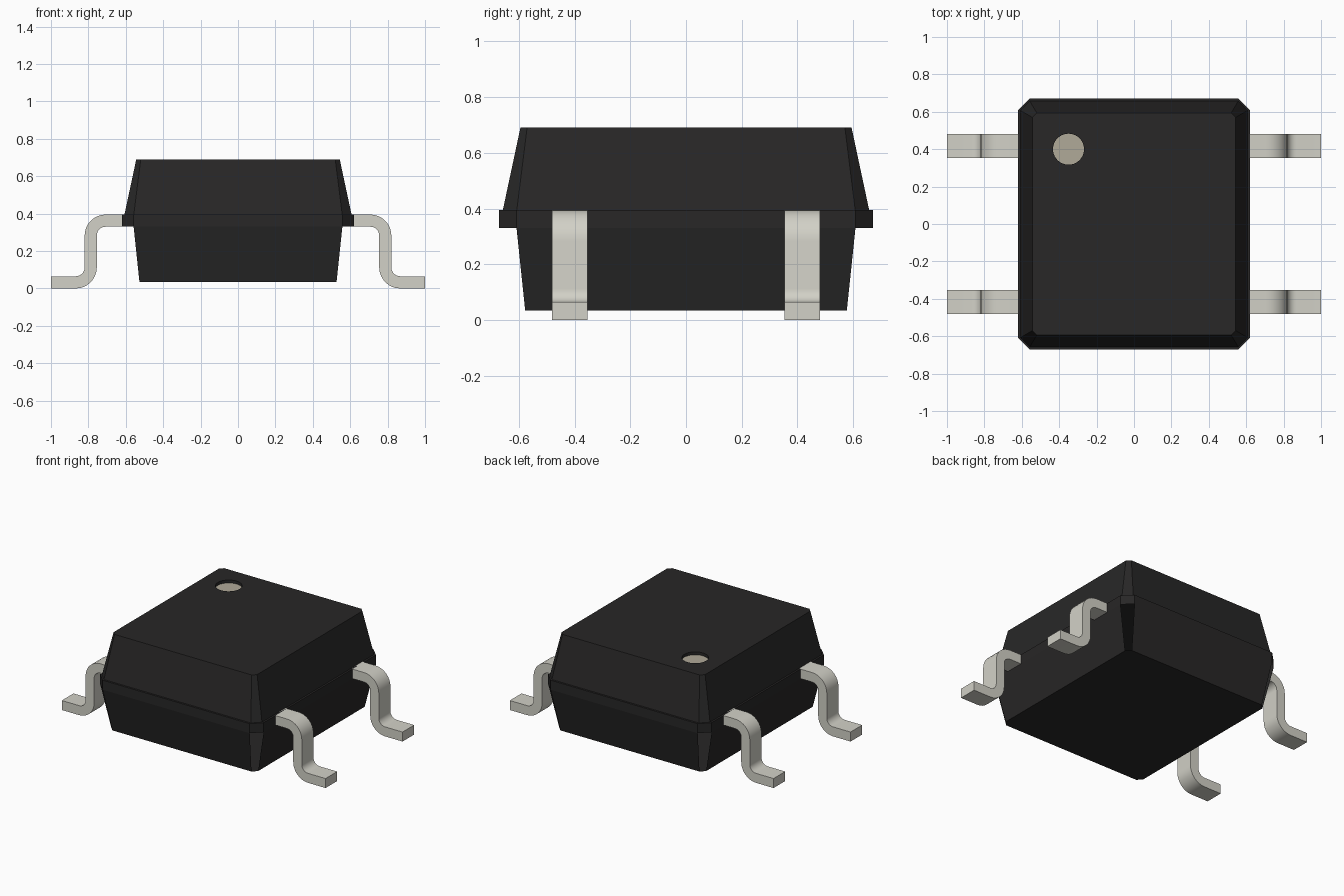
import bpy, bmesh, math

cube = bpy.data.objects.get("Cube")
if cube:
    bpy.data.objects.remove(cube, do_unlink=True)


def material(name, color):
    mat = bpy.data.materials.new(name)
    mat.use_nodes = True
    mat.diffuse_color = (*color, 1)
    bsdf = next(n for n in mat.node_tree.nodes if n.type == 'BSDF_PRINCIPLED')
    bsdf.inputs["Base Color"].default_value = (*color, 1)
    bsdf.inputs["Roughness"].default_value = 0.6
    return mat


def finish(bm, name, mat):
    mesh = bpy.data.meshes.new(name)
    bm.to_mesh(mesh)
    bm.free()
    mesh.materials.append(mat)
    obj = bpy.data.objects.new(name, mesh)
    bpy.context.collection.objects.link(obj)
    return obj


black = material("black plastic", (0.021, 0.02, 0.02))
metal = material("grey metal", (0.645, 0.637, 0.572))
beige = material("beige mark", (0.435, 0.398, 0.316))

MARK_X, MARK_Y, MARK_R, MARK_DEPTH = -0.35, 0.4, 0.083, 0.02
TOP = 0.69


def chamfered_ring(bm, x, y, c, z):
    quarter = [(x, y - c), (x - c, y)]
    pts = [(x, c - y)] + quarter + [(c - x, y), (-x, y - c), (-x, c - y), (c - x, -y), (x - c, -y)]
    return [bm.verts.new((px, py, z)) for px, py in pts]


def circle_ring(bm, z, n=40):
    return [bm.verts.new((MARK_X + MARK_R * math.cos(math.tau * i / n),
                          MARK_Y + MARK_R * math.sin(math.tau * i / n), z)) for i in range(n)]


def join_rings(bm, low, high, skip_corners=False):
    n = len(low)
    for i in range(n):
        if skip_corners and i % 2:
            continue
        j = (i + 1) % n
        bm.faces.new((low[i], low[j], high[j], high[i]))


# Body: tapered lower half with open corners, straight band, small ledge, tapered upper half
bm = bmesh.new()
sections = [(0.557, 0.607, 0.03, 0.035), (0.62, 0.67, 0.062, 0.33), (0.62, 0.67, 0.062, 0.395),
            (0.607, 0.657, 0.05, 0.395), (0.544, 0.594, 0.024, TOP)]
rings = [chamfered_ring(bm, *s) for s in sections]
for k in range(len(rings) - 1):
    join_rings(bm, rings[k], rings[k + 1], skip_corners=(k == 0))
bm.faces.new(rings[0][::-1])

# Round recess in the top face
rim = circle_ring(bm, TOP)
floor = circle_ring(bm, TOP - MARK_DEPTH)
join_rings(bm, rim, floor)
loops = [rings[-1], rim]
edges = []
for loop in loops:
    for a, b in zip(loop, loop[1:] + loop[:1]):
        edges.append(bm.edges.get((a, b)) or bm.edges.new((a, b)))
bmesh.ops.triangle_fill(bm, use_beauty=True, use_dissolve=False, edges=edges, normal=(0, 0, 1))
bm.normal_update()
for f in bm.faces:
    if all(abs(v.co.z - TOP) < 1e-5 for v in f.verts) and f.normal.z < 0:
        f.normal_flip()
finish(bm, "body", black)

# Marker disc on the recess floor
bm = bmesh.new()
bm.faces.new(circle_ring(bm, TOP - MARK_DEPTH))
finish(bm, "corner_mark", beige)

# Gull-wing leads: an offset centre line extruded across the lead width
THICK, BEND, LEG_X, SHOULDER_Z = 0.065, 0.08, 0.7875, 0.3625
FOOT_Z, STEPS = THICK / 2, 8


def lead_outline():
    path = [(0.58, SHOULDER_Z, math.pi / 2)]
    for i in range(STEPS + 1):
        a = math.pi / 2 * (1 - i / STEPS)
        path.append((LEG_X - BEND + BEND * math.cos(a), SHOULDER_Z - BEND + BEND * math.sin(a), a))
    for i in range(STEPS + 1):
        a = math.pi / 2 * i / STEPS
        path.append((LEG_X + BEND - BEND * math.cos(a), FOOT_Z + BEND - BEND * math.sin(a), a))
    path.append((1.0, FOOT_Z, math.pi / 2))
    h = THICK / 2
    upper = [(x + h * math.cos(a), z + h * math.sin(a)) for x, z, a in path]
    lower = [(x - h * math.cos(a), z - h * math.sin(a)) for x, z, a in path]
    return upper, lower


def make_lead(name, side, y):
    bm = bmesh.new()
    upper, lower = lead_outline()
    strips = [[bm.verts.new((side * x, y + dy, z)) for x, z in line]
              for line, dy in ((upper, -0.063), (upper, 0.063), (lower, 0.063), (lower, -0.063))]
    for a, b in zip(strips, strips[1:] + strips[:1]):
        for i in range(len(upper) - 1):
            bm.faces.new((a[i], a[i + 1], b[i + 1], b[i]))
    for end in (0, -1):
        bm.faces.new([s[end] for s in strips])
    bmesh.ops.recalc_face_normals(bm, faces=bm.faces[:])
    obj = finish(bm, name, metal)
    bpy.ops.object.select_all(action='DESELECT')
    obj.select_set(True)
    bpy.context.view_layer.objects.active = obj
    bpy.ops.object.shade_smooth_by_angle(angle=math.radians(30))


for side, side_name in ((1, "left"), (-1, "right")):
    for y, end_name in ((-0.417, "front"), (0.417, "back")):
        make_lead(f"{end_name}_{side_name}_lead", side, y)
